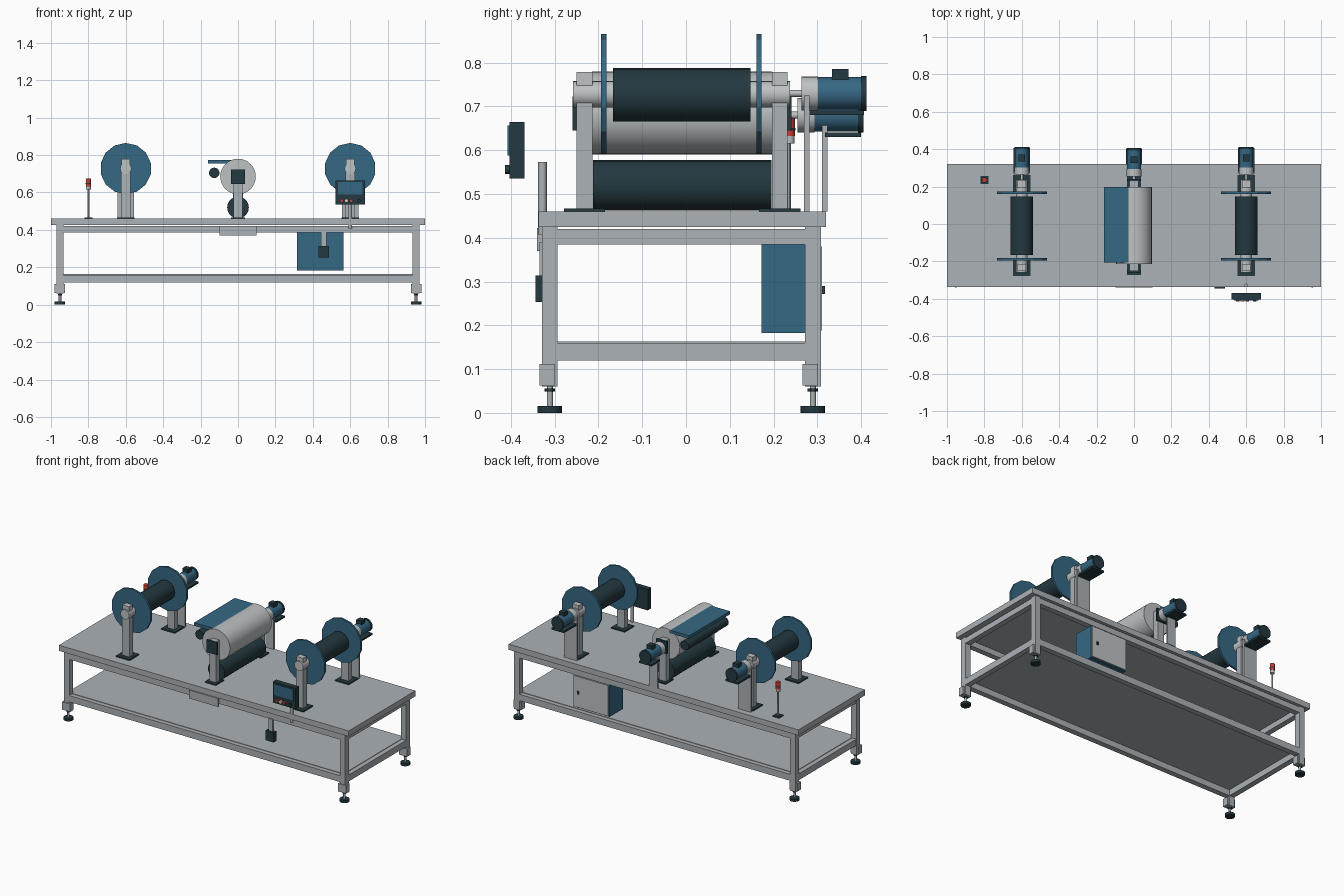
import bpy, math
from mathutils import Matrix

if "Cube" in bpy.data.objects:
    bpy.data.objects.remove(bpy.data.objects["Cube"])


def material(name, r, g, b):
    m = bpy.data.materials.new(name)
    m.diffuse_color = (r, g, b, 1)
    m.use_nodes = True
    m.node_tree.nodes["Principled BSDF"].inputs["Base Color"].default_value = m.diffuse_color
    return m


FRAME = material("frame grey", .41, .445, .47)
STEEL = material("bright steel", .52, .54, .55)
BLUE = material("steel blue", .036, .138, .23)
DARK = material("dark slate", .017, .04, .05)
RED = material("signal red", .6, .05, .035)
WHITE = material("off white", .7, .7, .68)


def box(name, x0, x1, y0, y1, z0, z1, mat):
    bpy.ops.mesh.primitive_cube_add(size=1)
    o = bpy.context.object
    o.name = name
    o.data.transform(Matrix.Diagonal((x1 - x0, y1 - y0, z1 - z0, 1)))
    o.location = ((x0 + x1) / 2, (y0 + y1) / 2, (z0 + z1) / 2)
    o.data.materials.append(mat)
    return o


def cyl(name, axis, a, b, lo, hi, r, mat, n=24, smooth=True):
    """Cylinder along y with (a, b) = (x, z), or along z with (a, b) = (x, y)."""
    bpy.ops.mesh.primitive_cylinder_add(vertices=n, radius=r, depth=hi - lo)
    o = bpy.context.object
    o.name = name
    mid = (lo + hi) / 2
    if axis == "y":
        o.data.transform(Matrix.Rotation(math.pi / 2, 4, "X"))
        o.location = (a, mid, b)
    else:
        o.location = (a, b, mid)
    o.data.materials.append(mat)
    if smooth:
        bpy.ops.object.shade_smooth_by_angle(angle=math.radians(35))
    return o


# Table top and lower shelf
box("table_top", -1, 1, -.337, .32, .425, .46, FRAME)
box("lower_shelf", -.94, .94, -.30, .28, .157, .163, FRAME)

# Legs with brackets and levelling feet
for x in (-.952, .952):
    for y in (-.311, .29):
        box("leg", x - .018, x + .018, y - .018, y + .018, .06, .426, FRAME)
        box("leg_bracket", x - .028, x + .028, y - .024, y + .012, .063, .112, FRAME)
        cyl("foot_stem", "z", x, y, .01, .065, .007, FRAME, 12)
        cyl("foot_nut", "z", x, y, .049, .056, .012, DARK, 6, False)
        cyl("foot_pad", "z", x, y, 0, .016, .028, DARK, 16)
    # Side rails
    for z0, z1 in ((.12, .16), (.385, .42)):
        box("side_rail", x - .017, x + .017, -.294, .273, z0, z1, FRAME)
# Long rails
for y in (-.311, .29):
    for z0, z1 in ((.12, .16), (.385, .42)):
        box("long_rail", -.935, .935, y - .017, y + .017, z0, z1, FRAME)


def motor(x, z, y0, y1, support_y, half):
    """Drive motor, gearbox, platform and its support plate."""
    cyl("drive_shaft", "y", x, z, .2, y0 + .01, .008, STEEL, 12)
    cyl("gearbox", "y", x, z, y0, y0 + .038, .039, STEEL, 20)
    cyl("motor_body", "y", x, z, y0 + .036, y1 - .01, .037, BLUE, 20)
    cyl("motor_cap", "y", x, z, y1 - .012, y1, .04, DARK, 20)
    box("terminal_box", x - .018, x + .018, y0 + .07, y0 + .107, z + .03, z + .056, DARK)
    box("motor_platform", x - .043, x + .043, support_y, y1 - .005, z - .05, z - .039, DARK)
    box("motor_support", x - half, x + half, support_y - .006, support_y + .006, .46, z - .005, FRAME)


# Winding stations at both ends
for x in (-.6, .6):
    cyl("winding_roll", "y", x, .727, -.167, .147, .061, DARK, 20)
    cyl("roll_shaft", "y", x, .728, -.258, .238, .03, STEEL, 20)
    for y in (-.188, .167):
        cyl("roll_flange", "y", x, .728, y - .006, y + .006, .137, BLUE, 14, False)
    for y in (-.232, .214):
        box("stand_base", x - .047, x + .047, y - .047, y + .047, .46, .467, DARK)
        box("stand_post", x - .025, x + .025, y - .018, y + .018, .467, .705, FRAME)
        box("bearing_block", x - .022, x + .022, y - .018, y + .018, .70, .779, STEEL)
    motor(x, .73, .264, .412, .276, .045)

# Central press station
cyl("press_roller", "y", 0, .685, -.215, .197, .095, STEEL, 32)
cyl("lower_roller", "y", 0, .52, -.213, .195, .058, DARK, 20)
for y, s in ((-.232, -1), (.214, 1)):
    box("press_base", -.037, .037, y - .04, y + .04, .46, .467, DARK)
    box("press_post", -.023, .023, y - .018, y + .018, .467, .72, FRAME)
    face = sorted((y + s * .017, y + s * .027))
    box("press_bearing", -.037, .037, face[0], face[1], .645, .723, DARK)
motor(0, .68, .255, .405, .317, .028)

# Infeed plate and guide bar
box("infeed_plate", -.16, -.022, -.205, .197, .756, .775, BLUE)
cyl("guide_bar", "y", -.127, .705, -.2, .195, .028, DARK, 20)

# Operator panel on its pole
cyl("panel_pole", "z", .6, -.328, .407, .573, .01, FRAME, 12)
box("panel_housing", .522, .678, -.403, -.369, .535, .665, DARK)
box("panel_screen", .534, .666, -.408, -.402, .588, .656, BLUE)
for bx, mat in ((.555, RED), (.605, RED), (.58, WHITE), (.645, DARK)):
    cyl("panel_button", "y", bx, .556, -.414, -.402, .01, mat, 12)

# Name plate under the table edge
box("edge_plate", -.1, .1, -.34, -.329, .37, .422, FRAME)

# Hanging switch box
box("switch_hanger", .445, .472, -.335, -.32, .31, .39, FRAME)
box("switch_box", .43, .487, -.344, -.318, .253, .314, DARK)

# Electrical cabinet with rear door
box("cabinet_body", .315, .563, .172, .303, .183, .386, BLUE)
box("cabinet_door", .319, .559, .302, .311, .188, .38, STEEL)
box("door_handle", .52, .53, .31, .317, .272, .29, DARK)

# Signal lamp
box("lamp_base", -.822, -.778, .213, .257, .46, .466, DARK)
cyl("lamp_pole", "z", -.8, .235, .466, .62, .005, STEEL, 10)
cyl("lamp_lower", "z", -.8, .235, .615, .632, .013, STEEL, 16)
cyl("lamp_middle", "z", -.8, .235, .632, .645, .014, RED, 16)
cyl("lamp_band", "z", -.8, .235, .645, .651, .015, DARK, 16)
cyl("lamp_top", "z", -.8, .235, .651, .675, .014, RED, 16)
